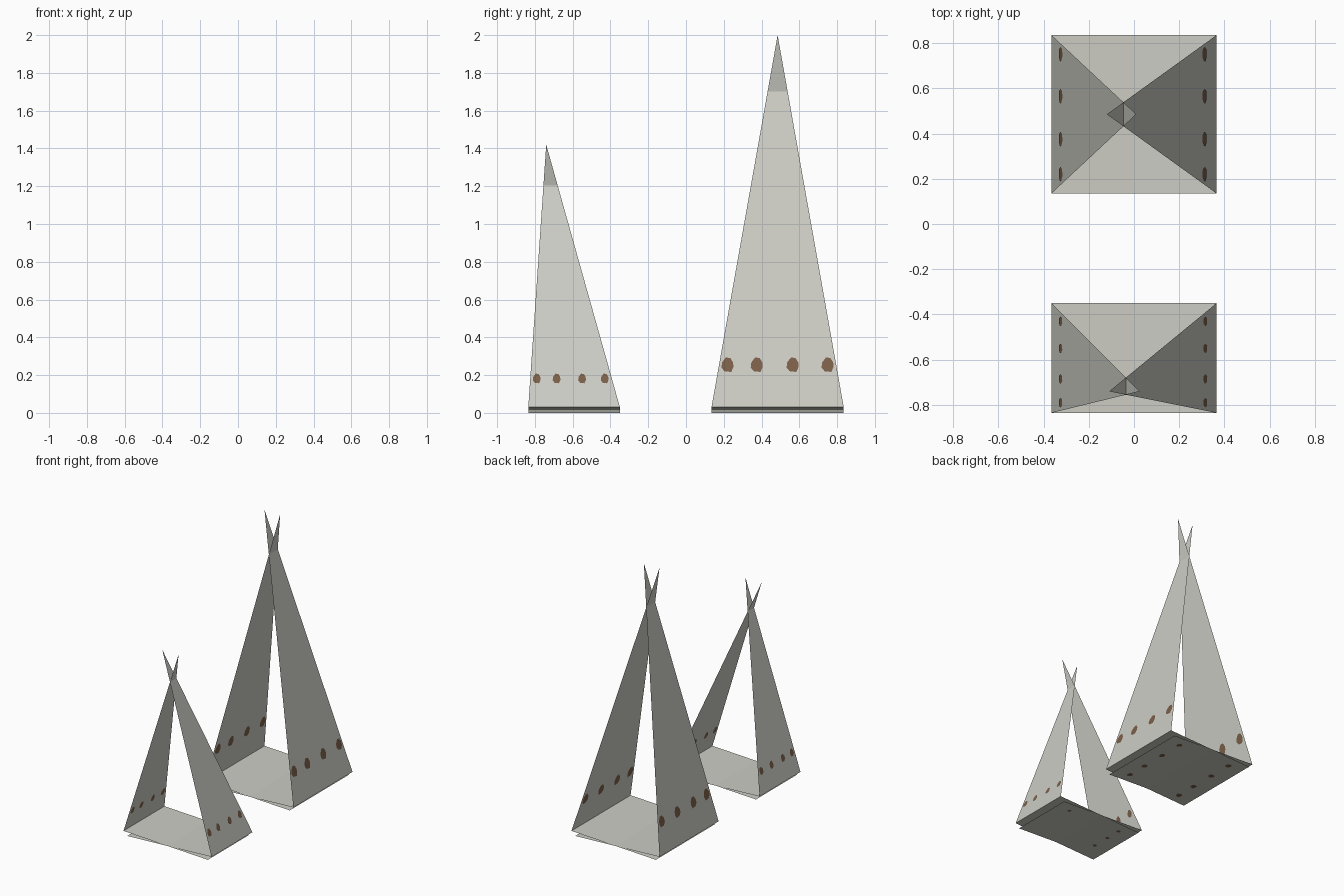
import bpy
import math
from mathutils import Vector

if "Cube" in bpy.data.objects:
    bpy.data.objects.remove(bpy.data.objects["Cube"])


def make_material(name, color):
    m = bpy.data.materials.new(name)
    m.diffuse_color = (*color, 1.0)
    m.use_nodes = True
    m.node_tree.nodes["Principled BSDF"].inputs["Base Color"].default_value = m.diffuse_color
    return m


CANVAS = make_material("pale grey canvas", (0.61, 0.61, 0.56))
BROWN = make_material("brown eyelet", (0.20, 0.115, 0.065))


def make_object(name, verts, faces, mat):
    mesh = bpy.data.meshes.new(name)
    mesh.from_pydata([tuple(v) for v in verts], [], faces)
    mesh.materials.append(mat)
    mesh.update()
    ob = bpy.data.objects.new(name, mesh)
    bpy.context.collection.objects.link(ob)
    return ob


# outline of an eyelet patch: rounded top, narrower flat bottom (unit size)
PATCH = [(-0.25, -0.45), (0.30, -0.50), (0.48, -0.15), (0.45, 0.15), (0.22, 0.46),
         (-0.15, 0.48), (-0.45, 0.15), (-0.50, -0.20)]


def eyelets(name, centres, slope, w, h):
    """Thin patches on both sides of a sheet whose slope lies in the xz plane."""
    up = Vector((slope[0], 0, slope[1])).normalized()
    side = Vector((0, 1, 0))
    n = side.cross(up)
    verts, faces = [], []
    for c in centres:
        for s in (1, -1):
            start = len(verts)
            verts += [Vector(c) + side * (a * w) + up * (b * h) + n * (s * 0.002)
                      for a, b in PATCH]
            ring = list(range(start, start + len(PATCH)))
            faces.append(ring if s > 0 else ring[::-1])
    make_object(name, verts, faces, BROWN)


def tent(label, y0, y1, apex_y, height, apex_x, dot_z, dot_ys, w, h, floor_dots):
    hw, lift, inset = 0.365, 0.03, 0.335
    for s, side in ((-1, "left"), (1, "right")):
        # leaning triangular wall, crossing the other one near the top
        ax = apex_x[side]
        make_object(f"{label}_{side}_wall",
                    [(s * hw, y0, lift), (s * hw, y1, lift), (ax, apex_y, height)],
                    [(0, 1, 2) if s > 0 else (0, 2, 1)], CANVAS)
        t = (dot_z - lift) / (height - lift)
        x = s * hw + (ax - s * hw) * t
        eyelets(f"{label}_{side}_wall_eyelets", [(x, y, dot_z) for y in dot_ys],
                (ax - s * hw, height - lift), w, h)

        # floor sheet: low end on this side, raised end on the other
        make_object(f"{label}_{side}_floor",
                    [(s * inset, y0, 0), (s * inset, y1, 0),
                     (-s * hw, y1, lift), (-s * hw, y0, lift)],
                    [(0, 1, 2, 3) if s > 0 else (3, 2, 1, 0)], CANVAS)
        fx = s * 0.22
        fz = lift * (inset - 0.22) / (inset + hw)
        eyelets(f"{label}_{side}_floor_eyelets", [(fx, y, fz) for y in floor_dots[side]],
                (-s * (inset + hw), lift), w * 0.7, h * 0.5)


# tall tent at the back
big = (0.22, 0.375, 0.565, 0.75)
tent("tall_tent", 0.135, 0.835, 0.485, 2.0, {"left": 0.01, "right": -0.12},
     0.255, big, 0.065, 0.08, {"left": big, "right": big})

# short tent at the front, its peak set forward
small = (-0.79, -0.685, -0.55, -0.43)
tent("short_tent", -0.835, -0.35, -0.74, 1.42, {"left": 0.025, "right": -0.11},
     0.182, small, 0.042, 0.055, {"left": small[1:], "right": small[3:]})
